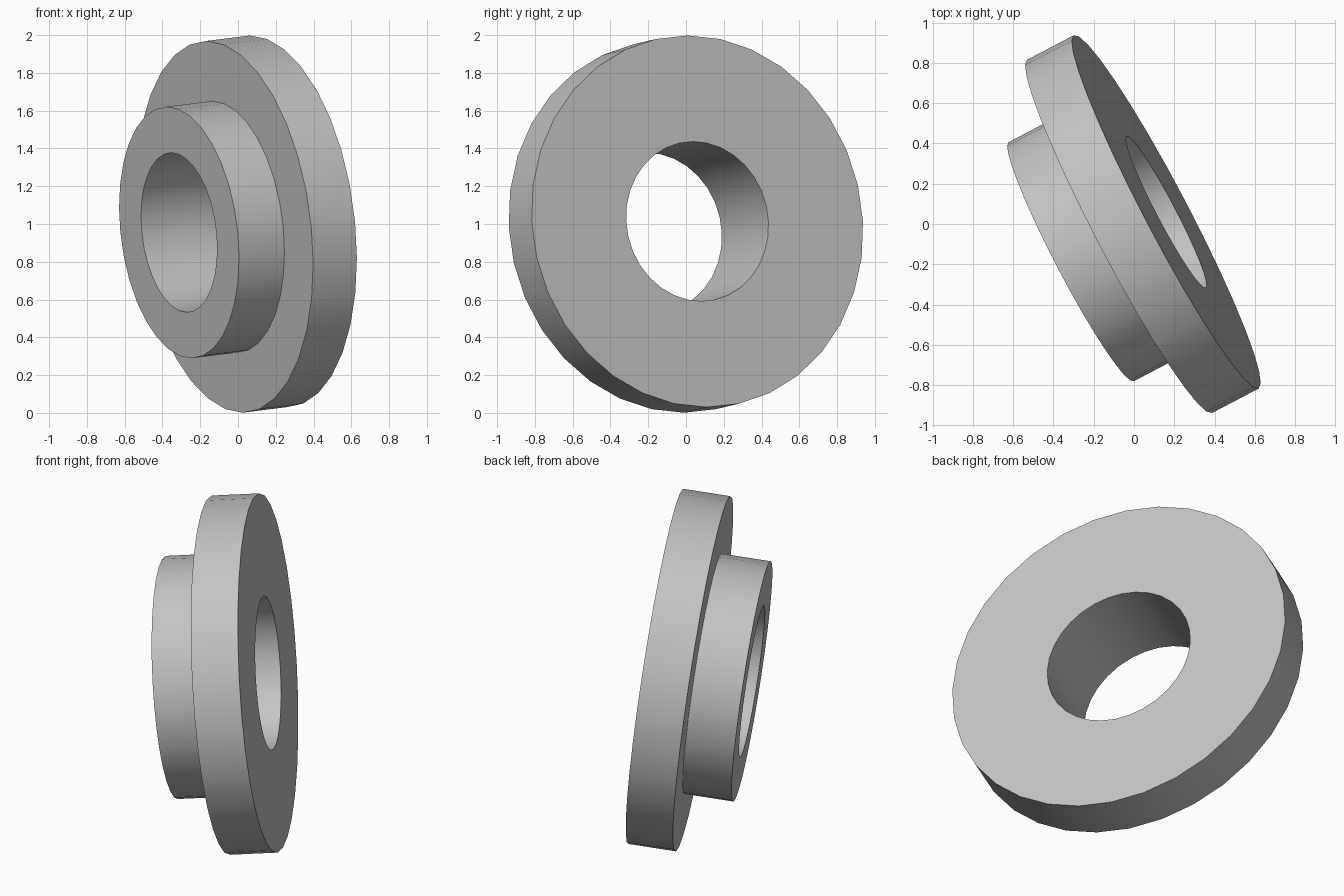
import bpy, bmesh
from math import radians, tau
from mathutils import Vector

cube = bpy.data.objects.get("Cube")
if cube:
    bpy.data.objects.remove(cube, do_unlink=True)

# Dimensions
FLANGE_R, HUB_R, BORE_R = 0.99, 0.67, 0.425
FLANGE_T, TOTAL_T = 0.263, 0.536
SEGMENTS = 32
AXIS = Vector((0.88, 0.461, 0.11))       # points from the hub to the flange
BACK_CENTRE = Vector((0.16, 0.06, 1.014))  # centre of the flange's outer face

# Plain grey material
grey = bpy.data.materials.new("grey")
grey.use_nodes = True
colour = (0.55, 0.55, 0.55, 1)
grey.diffuse_color = colour
grey.node_tree.nodes["Principled BSDF"].inputs["Base Color"].default_value = colour

# Closed half-section (radius, height) of flange, hub and bore
profile = [(BORE_R, 0), (FLANGE_R, 0), (FLANGE_R, -FLANGE_T),
           (HUB_R, -FLANGE_T), (HUB_R, -TOTAL_T), (BORE_R, -TOTAL_T)]

# Turn the section around the axis
bm = bmesh.new()
verts = [bm.verts.new((r, 0, z)) for r, z in profile]
edges = [bm.edges.new((v, verts[i - 1])) for i, v in enumerate(verts)]
bmesh.ops.spin(bm, geom=verts + edges, cent=(0, 0, 0), axis=(0, 0, 1),
               angle=tau, steps=SEGMENTS, use_duplicate=False)
bmesh.ops.remove_doubles(bm, verts=bm.verts, dist=0.0001)
bmesh.ops.recalc_face_normals(bm, faces=bm.faces)
mesh = bpy.data.meshes.new("flanged_bushing")
bm.to_mesh(mesh)
bm.free()
mesh.materials.append(grey)

# Place and tilt the part
bushing = bpy.data.objects.new("flanged_bushing", mesh)
bpy.context.collection.objects.link(bushing)
bushing.location = BACK_CENTRE
bushing.rotation_euler = AXIS.to_track_quat('Z', 'Y').to_euler()

# Smooth round walls, sharp rims
bpy.ops.object.select_all(action='DESELECT')
bushing.select_set(True)
bpy.context.view_layer.objects.active = bushing
bpy.ops.object.shade_smooth_by_angle(angle=radians(30))
